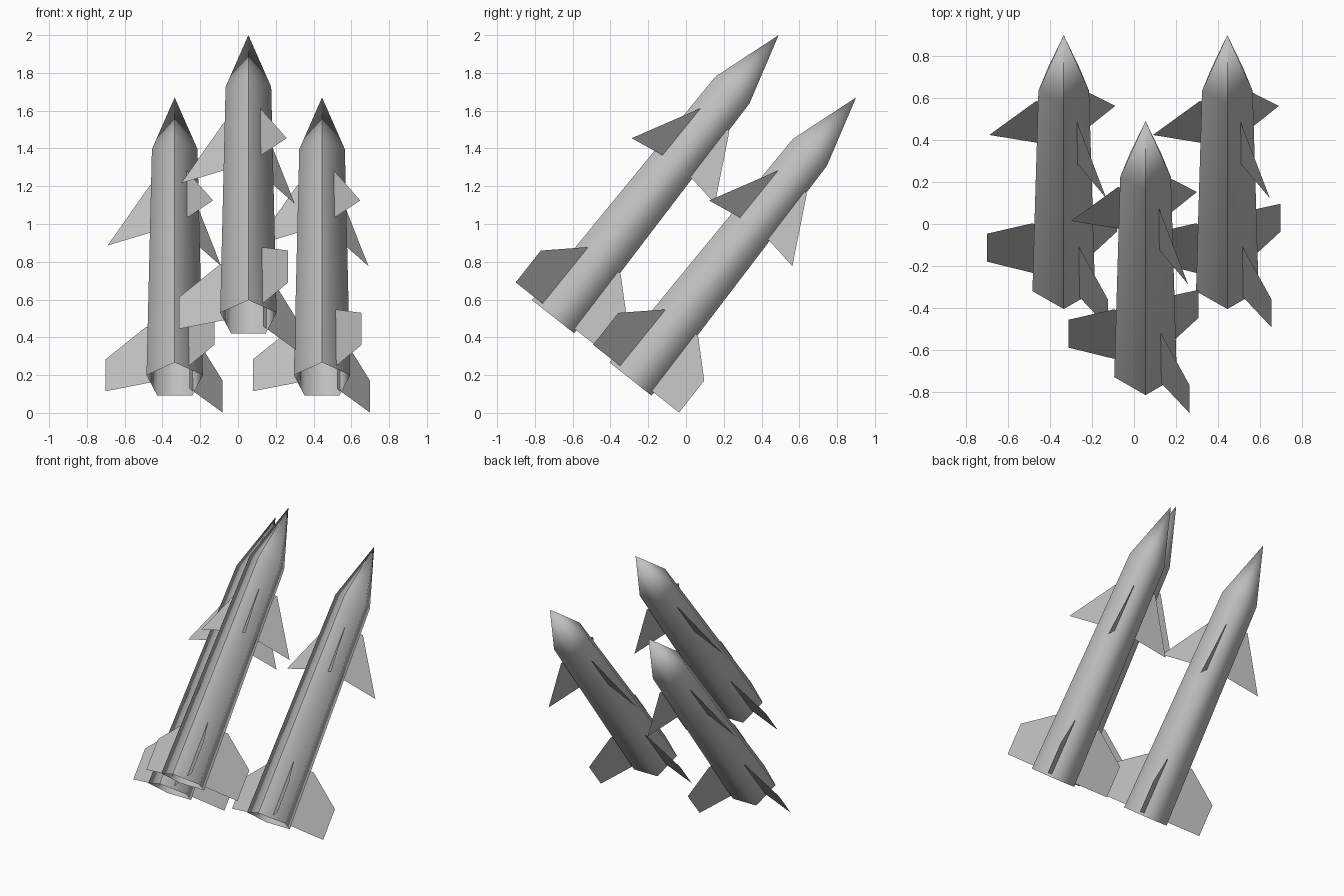
import bpy, bmesh
from math import sin, cos, radians, pi
from mathutils import Matrix, Vector

default = bpy.data.objects.get("Cube")
if default:
    bpy.data.objects.remove(default, do_unlink=True)

grey = bpy.data.materials.new("light_grey")
grey.use_nodes = True
colour = (0.52, 0.52, 0.52, 1)
grey.diffuse_color = colour
grey.node_tree.nodes["Principled BSDF"].inputs["Base Color"].default_value = colour


def polar(r, angle, s):
    """Point at radius r, angle from the upper ridge, distance s from the tail."""
    return Vector((r * sin(angle), -r * cos(angle), s))


def finish(bm, name):
    mesh = bpy.data.meshes.new(name)
    bm.to_mesh(mesh)
    bm.free()
    mesh.materials.append(grey)
    return mesh


# Five-sided body, open at the tail, with a pointed nose
def body_mesh():
    sides = 5
    bm = bmesh.new()
    rings = [[bm.verts.new(polar(r, 2 * pi * i / sides, s)) for i in range(sides)]
             for s, r in ((0, 0.157), (1.53, 0.127))]
    tip = bm.verts.new((0, 0, 1.91))
    for i in range(sides):
        j = (i + 1) % sides
        bm.faces.new((rings[0][i], rings[0][j], rings[1][j], rings[1][i]))
        bm.faces.new((rings[1][i], rings[1][j], tip))
    for face in bm.faces:
        face.smooth = True
    bmesh.ops.recalc_face_normals(bm, faces=bm.faces[:])
    # crease along the upper ridge
    for a, b in ((rings[0][0], rings[1][0]), (rings[1][0], tip)):
        bm.edges.get((a, b)).smooth = False
    return finish(bm, "body")


# Flat fin: outline of (distance from tail, radius), root buried in the body
def fin_mesh(name, outline, root, angle, lift):
    bm = bmesh.new()
    pts = [(outline[-1][0], root), (outline[0][0], root)]
    pts += [(s, r + lift) for s, r in outline]
    bm.faces.new([bm.verts.new(polar(r, angle, s)) for s, r in pts])
    return finish(bm, name)


CANARD = [(1.35, 0.106), (1.0, 0.34), (1.03, 0.106)]
TAIL_FIN = [(0.4, 0.127), (0.235, 0.352), (0.02, 0.352), (0.02, 0.13)]
FIN_PLACES = (("upper", 36.6, 0), ("lower", 139.5, 0.038), ("side", 252.6, 0.032))

parts = [body_mesh()]
for place, degrees, lift in FIN_PLACES:
    a = radians(degrees)
    parts.append(fin_mesh(place + "_canard", CANARD, 0.1, a, lift))
    parts.append(fin_mesh(place + "_tail_fin", TAIL_FIN, 0.12, a, lift))

# Three identical tilted rockets in a wedge
tilt = Matrix.Rotation(radians(-38.25), 4, "X")
for rocket, tail in (("front", (0.055, -0.692, 0.5)),
                     ("right", (-0.335, -0.282, 0.17)),
                     ("left", (0.445, -0.282, 0.17))):
    for mesh in parts:
        ob = bpy.data.objects.new(rocket + "_rocket_" + mesh.name, mesh)
        ob.matrix_world = Matrix.Translation(tail) @ tilt
        bpy.context.collection.objects.link(ob)
